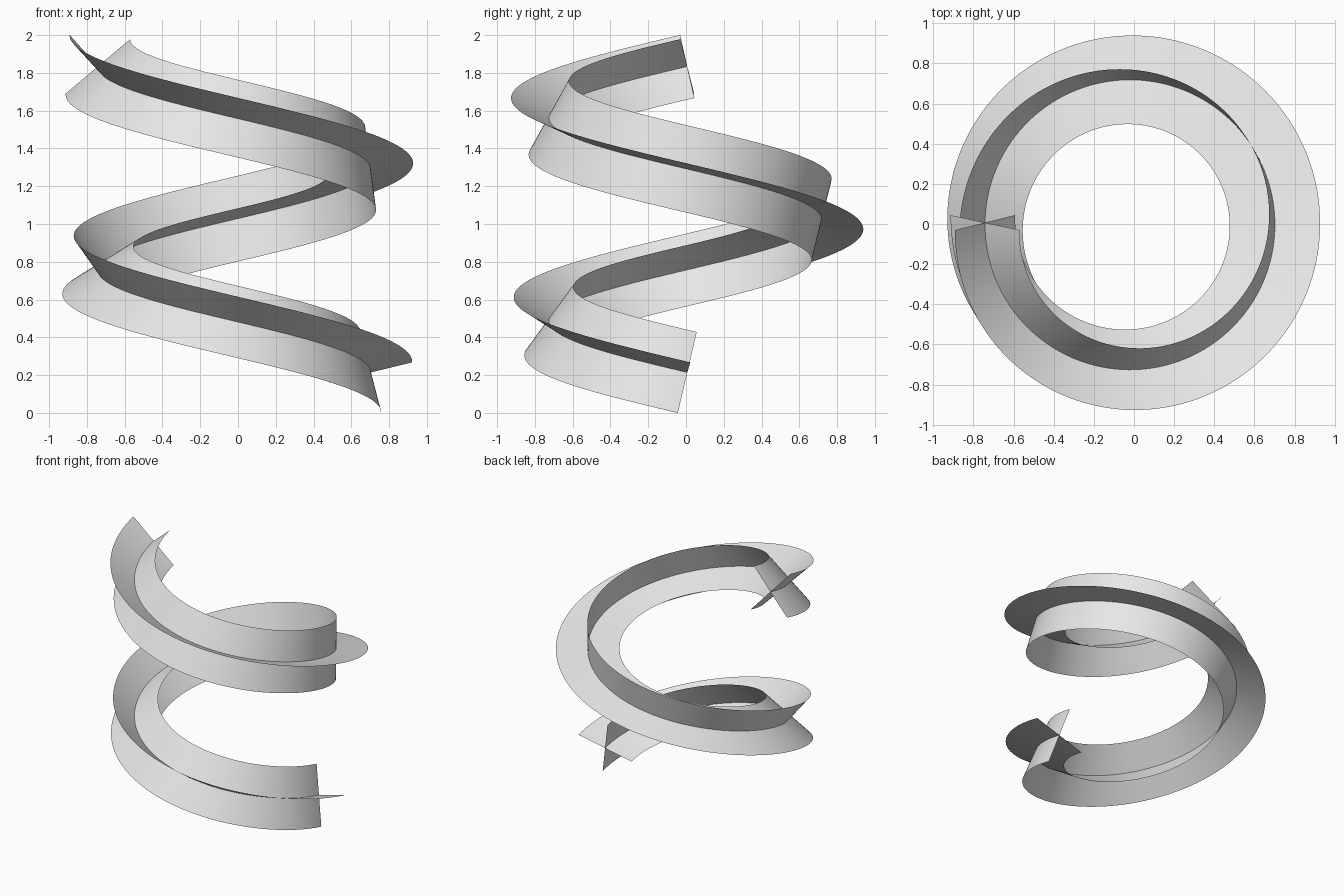
import bpy
import bmesh
from math import sin, cos, atan2, pi, radians
from mathutils import Vector

old = bpy.data.objects.get("Cube")
if old:
    bpy.data.objects.remove(old, do_unlink=True)

# Helix dimensions
CENTRE = Vector((-0.02, -0.004, 0))
RADIUS = 0.722
HALF_WIDTH = 0.227
Z_START, Z_END = 0.214, 1.834
OVERRUN = 0.015
SWEEP = 3 * pi + 2 * OVERRUN
SEGMENTS = 240
SLOPE = atan2(Z_END - Z_START, RADIUS * SWEEP)
START_TILT = radians(14)
TWIST = SWEEP * sin(SLOPE)

# Single light grey material
grey = bpy.data.materials.new("light_grey")
grey.use_nodes = True
colour = (0.8, 0.8, 0.8, 1)
grey.diffuse_color = colour
grey.node_tree.nodes["Principled BSDF"].inputs["Base Color"].default_value = colour


def ribbon(name, phase):
    """Sweep a flat strip clockwise up the helix in a twist-free frame."""
    bm = bmesh.new()
    rows = []
    for i in range(SEGMENTS + 1):
        t = i / SEGMENTS
        a = OVERRUN - SWEEP * t
        out = Vector((cos(a), sin(a), 0))
        along = Vector((sin(a), -cos(a), 0))
        up = Vector((0, 0, cos(SLOPE))) - along * sin(SLOPE)
        middle = CENTRE + out * RADIUS
        middle.z = Z_START + (Z_END - Z_START) * t
        tilt = START_TILT + TWIST * t + phase
        side = (out * cos(tilt) + up * sin(tilt)) * HALF_WIDTH
        rows.append([bm.verts.new(middle + side * k) for k in (-1, 0, 1)])
    for lower, upper in zip(rows, rows[1:]):
        for j in range(2):
            face = bm.faces.new((lower[j], upper[j], upper[j + 1], lower[j + 1]))
            face.smooth = True
    mesh = bpy.data.meshes.new(name)
    bm.to_mesh(mesh)
    bm.free()
    mesh.materials.append(grey)
    bpy.context.collection.objects.link(bpy.data.objects.new(name, mesh))


# Two strips crossing at right angles
ribbon("flat_ribbon", 0)
ribbon("upright_ribbon", -pi / 2)
